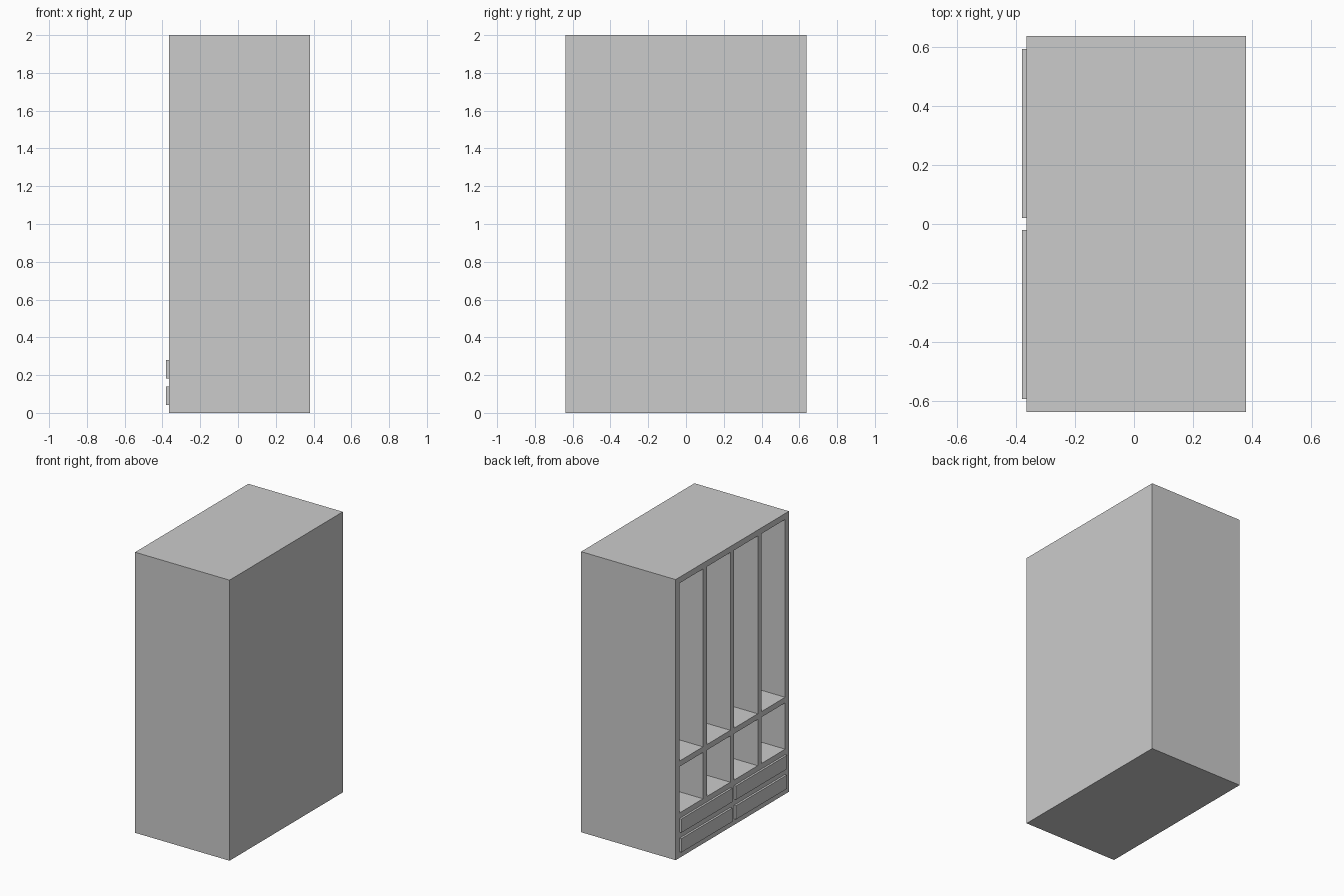
import bpy
import bmesh
from mathutils import Matrix, Vector

default_cube = bpy.data.objects.get("Cube")
if default_cube:
    bpy.data.objects.remove(default_cube, do_unlink=True)

# Overall sizes
BOARD = 0.0425
FRONT_X, REAR_X = -0.365, 0.38
HALF_WIDTH, HEIGHT = 0.638, 2.0
BAY = (2 * HALF_WIDTH - 5 * BOARD) / 4
SHELF_LEVELS = [(0.32, 0.65), (0.69, HEIGHT - BOARD)]
DRAWER_HEIGHT, DRAWER_THICKNESS = 0.098, 0.015

# One plain grey finish
grey = bpy.data.materials.new("plain_grey")
grey.use_nodes = True
colour = (0.6, 0.6, 0.6, 1)
grey.diffuse_color = colour
grey.node_tree.nodes["Principled BSDF"].inputs["Base Color"].default_value = colour


def box_mesh(low, high):
    low, high = Vector(low), Vector(high)
    bm = bmesh.new()
    matrix = Matrix.Translation((low + high) / 2) @ Matrix.Diagonal((*(high - low), 1))
    bmesh.ops.create_cube(bm, size=1, matrix=matrix)
    return bm


def finish(name, bm):
    bmesh.ops.recalc_face_normals(bm, faces=bm.faces)
    mesh = bpy.data.meshes.new(name)
    bm.to_mesh(mesh)
    bm.free()
    mesh.materials.append(grey)
    obj = bpy.data.objects.new(name, mesh)
    bpy.context.collection.objects.link(obj)
    return obj


# Cabinet body, sliced along the board lines
columns = []
for i in range(4):
    start = -HALF_WIDTH + BOARD + i * (BAY + BOARD)
    columns.append((start, start + BAY))

body = box_mesh((FRONT_X, -HALF_WIDTH, 0), (REAR_X, HALF_WIDTH, HEIGHT))
slices = [((0, y, 0), (0, 1, 0)) for pair in columns for y in pair]
slices += [((0, 0, z), (0, 0, 1)) for pair in SHELF_LEVELS for z in pair]
for point, normal in slices:
    geometry = body.verts[:] + body.edges[:] + body.faces[:]
    bmesh.ops.bisect_plane(body, geom=geometry, plane_co=point, plane_no=normal)


# Open bays, sunk from the open side back to the rear panel
def is_bay(face):
    c = face.calc_center_median()
    return (abs(c.x - FRONT_X) < 0.001
            and any(a < c.y < b for a, b in columns)
            and any(a < c.z < b for a, b in SHELF_LEVELS))


bays = [face for face in body.faces if is_bay(face)]
sunk = bmesh.ops.extrude_discrete_faces(body, faces=bays)["faces"]
bay_verts = list({v for face in sunk for v in face.verts})
bmesh.ops.translate(body, verts=bay_verts, vec=(REAR_X - BOARD - FRONT_X, 0, 0))
finish("cabinet_body", body)

# Four drawer fronts standing proud of the body
for side, (y0, y1) in {"left": (-0.594, -0.021), "right": (0.021, 0.594)}.items():
    for row, level in enumerate(("lower", "upper")):
        z0 = BOARD + row * (DRAWER_HEIGHT + BOARD)
        drawer = box_mesh((FRONT_X - DRAWER_THICKNESS, y0, z0),
                          (FRONT_X, y1, z0 + DRAWER_HEIGHT))
        finish(f"drawer_front_{level}_{side}", drawer)
